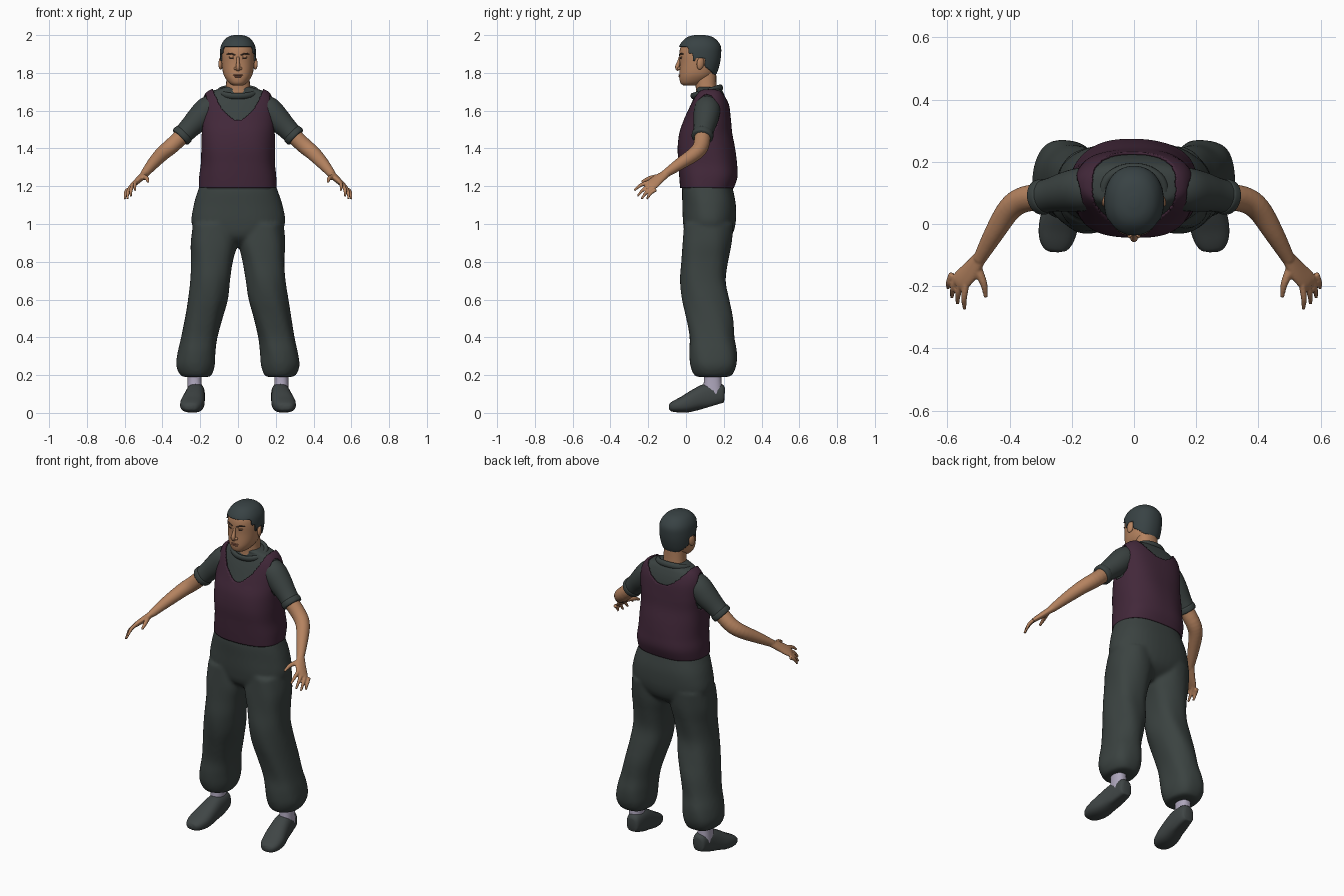
import bpy, bmesh, math
from mathutils import Vector, Matrix, Euler

if "Cube" in bpy.data.objects:
    bpy.data.objects.remove(bpy.data.objects["Cube"])


def material(name, r, g, b):
    m = bpy.data.materials.new(name)
    m.use_nodes = True
    m.diffuse_color = (r, g, b, 1)
    node = m.node_tree.nodes["Principled BSDF"]
    node.inputs["Base Color"].default_value = (r, g, b, 1)
    node.inputs["Roughness"].default_value = 0.8
    return m


SKIN = material("skin", .46, .225, .115)
HAIR = material("hair", .04, .055, .058)
BROW = material("brow", .06, .035, .025)
LIP = material("lip", .3, .12, .07)
SHIRT = material("shirt_grey", .043, .055, .053)
VEST = material("vest_plum", .055, .021, .042)
PANTS = material("trouser_grey", .043, .055, .052)
SOCK = material("sock_lilac", .42, .38, .5)
SHOE = material("shoe_grey", .05, .06, .06)


def spline(rows, n):
    """Smooth in-between rows through the given ones."""
    out = []
    for i in range(len(rows) - 1):
        quad = rows[max(i - 1, 0)], rows[i], rows[i + 1], rows[min(i + 2, len(rows) - 1)]
        for k in range(n):
            t = k / n
            out.append([.5 * (2 * b + (c - a) * t + (2 * a - 5 * b + 4 * c - d) * t * t
                              + (3 * b - a - 3 * c + d) * t ** 3) for a, b, c, d in zip(*quad)])
    return out + [list(rows[-1])]


def unit(i, count, power):
    a = 2 * math.pi * i / count
    c, s = math.cos(a), math.sin(a)
    return (math.copysign(abs(c) ** (2 / power), c), math.copysign(abs(s) ** (2 / power), s), a)


def skin_rings(bm, rings):
    rings = [[bm.verts.new(p) for p in ring] for ring in rings]
    n = len(rings[0])
    faces = [bm.faces.new((a[i], a[(i + 1) % n], b[(i + 1) % n], b[i]))
             for a, b in zip(rings, rings[1:]) for i in range(n)]
    faces += [bm.faces.new(rings[0][::-1]), bm.faces.new(rings[-1])]
    bmesh.ops.recalc_face_normals(bm, faces=faces)


def loft(bm, rows, count=40, steps=4, power=2.3, fold=0):
    """Stack of level outlines; rows are z, x min, x max, y min, y max."""
    rings = []
    for z, x0, x1, y0, y1 in spline(rows, steps):
        ring = []
        for i in range(count):
            c, s, a = unit(i, count, power)
            f = .5 * (1 + fold * math.sin(5 * a + 14 * z))
            ring.append(((x0 + x1) / 2 + (x1 - x0) * f * c, (y0 + y1) / 2 + (y1 - y0) * f * s, z))
        rings.append(ring)
    skin_rings(bm, rings)


def tube(bm, rows, side=(0, 0, 1), count=24, steps=4, power=2):
    """Limb along a path; rows are x, y, z, radius along side, other radius."""
    rows = spline(rows, steps)
    pts = [Vector(r[:3]) for r in rows]
    rings = []
    for k, row in enumerate(rows):
        along = (pts[min(k + 1, len(pts) - 1)] - pts[max(k - 1, 0)]).normalized()
        u = Vector(side)
        u = (u - along * u.dot(along)).normalized()
        v = along.cross(u)
        units = [unit(i, count, power) for i in range(count)]
        rings.append([pts[k] + u * c * row[3] + v * s * row[-1] for c, s, a in units])
    skin_rings(bm, rings)


def ball(bm, loc, scale, rot=(0, 0, 0)):
    bmesh.ops.create_uvsphere(bm, u_segments=20, v_segments=12, radius=1,
                              matrix=Matrix.LocRotScale(Vector(loc), Euler(rot), Vector(scale)))


def finish(name, bm, mat, mirror=False, voxel=0, thick=0):
    me = bpy.data.meshes.new(name)
    bm.to_mesh(me)
    bm.free()
    me.materials.append(mat)
    for p in me.polygons:
        p.use_smooth = True
    me.set_sharp_from_angle(angle=1.1)
    ob = bpy.data.objects.new(name, me)
    bpy.context.collection.objects.link(ob)
    if voxel:
        mod = ob.modifiers.new("blend", 'REMESH')
        mod.mode, mod.voxel_size, mod.use_smooth_shade = 'VOXEL', voxel, True
        mod = ob.modifiers.new("soften", 'SMOOTH')
        mod.factor, mod.iterations = .5, 3
    if thick:
        ob.modifiers.new("thickness", 'SOLIDIFY').thickness = thick
    if mirror:
        ob.modifiers.new("mirror", 'MIRROR').use_mirror_merge = False
    return ob


def shell(bm, grow, remove):
    """Keep part of a body as an outer layer with a soft edge."""
    for v, n in [(v, v.normal.copy()) for v in bm.verts]:
        v.co += n * grow
    cut = [f for f in bm.faces if remove(*f.calc_center_median())]
    bmesh.ops.delete(bm, geom=cut, context='FACES')
    for _ in range(3):
        edge = [v for v in bm.verts if v.is_boundary]
        bmesh.ops.smooth_vert(bm, verts=edge, factor=.5, use_axis_x=True,
                              use_axis_y=True, use_axis_z=True)


def sym(rows):
    return [(z, -w, w, y0, y1) for z, w, y0, y1 in rows]


# Trousers: hips and two baggy legs blended together
bm = bmesh.new()
loft(bm, sym([(.88, .1, .06, .17), (.93, .19, .0, .235), (1, .247, -.015, .262),
              (1.1, .235, -.018, .265), (1.18, .21, -.02, .25), (1.22, .195, -.01, .24)]), fold=.008)
leg = [(.19, .16, .28, .07, .215), (.2, .14, .305, .045, .245), (.25, .123, .326, .025, .268),
       (.32, .118, .318, .018, .27), (.4, .108, .3, .018, .255), (.5, .083, .282, .0, .248),
       (.6, .055, .266, -.02, .23), (.7, .042, .252, -.03, .212), (.8, .026, .247, -.025, .222),
       (.9, .004, .25, -.02, .24), (1, .01, .24, -.01, .25)]
for s in (1, -1):
    loft(bm, [(z, *sorted((s * a, s * b)), y0, y1) for z, a, b, y0, y1 in leg], fold=.018)
finish("trousers", bm, PANTS, voxel=.011)

# Shirt body and the vest layered over it
torso = sym([(1.18, .196, -.02, .24), (1.25, .195, -.027, .263), (1.32, .187, -.032, .26),
             (1.4, .186, -.036, .25), (1.48, .185, -.026, .236), (1.55, .187, -.002, .23),
             (1.62, .186, .022, .222), (1.66, .178, .038, .212), (1.69, .16, .052, .2),
             (1.705, .135, .056, .192), (1.715, .1, .055, .185), (1.725, .07, .06, .165)])
bm = bmesh.new()
loft(bm, torso, count=96, steps=6, power=2.5, fold=.008)
finish("shirt_body", bm, SHIRT)


def outside_vest(x, y, z):
    low, rise = (1.555, .15) if y < .12 else (1.62, .09)
    neck = z > low + rise * (x / .13) ** 2
    arm = abs(x) > .12 and ((y - .11) / .06) ** 2 + ((z - 1.58) / .105) ** 2 < 1
    return neck or arm or z < 1.185


bm = bmesh.new()
loft(bm, torso, count=96, steps=6, power=2.5, fold=.008)
bm.normal_update()
shell(bm, .009, outside_vest)
finish("vest", bm, VEST, thick=.008)

# Round shirt collar, lower at the front
bpy.ops.mesh.primitive_torus_add(major_segments=48, minor_segments=12, major_radius=.09,
                                 minor_radius=.014, location=(0, .11, 1.7), rotation=(.3, 0, 0))
collar = bpy.context.object
collar.name = "shirt_collar"
collar.scale = (1.08, .86, 1.2)
collar.data.materials.append(SHIRT)
bpy.ops.object.shade_smooth()

# Sleeves with a rolled hem
bm = bmesh.new()
tube(bm, [(.11, .115, 1.63, .06), (.16, .112, 1.605, .07), (.21, .105, 1.555, .066),
          (.26, .095, 1.505, .056), (.305, .085, 1.458, .052)])
tube(bm, [(.283, .09, 1.481, .052), (.288, .089, 1.476, .057), (.302, .086, 1.462, .057),
          (.307, .085, 1.457, .052)])
finish("sleeves", bm, SHIRT, mirror=True)

# Arms, palms, fingers and thumbs
bm = bmesh.new()
tube(bm, [(.27, .09, 1.49, .043), (.35, .08, 1.415, .042), (.4, .048, 1.373, .039),
          (.45, -.03, 1.32, .032), (.498, -.115, 1.262, .021)])
across = Vector((.045, .035, -.04))
tube(bm, [(.49, -.1, 1.27, .021, .018), (.525, -.15, 1.235, .033, .017),
          (.556, -.182, 1.207, .036, .013), (.566, -.196, 1.195, .03, .009)], side=across)
tips = [(.545, -.274, 1.178), (.568, -.257, 1.147), (.586, -.236, 1.132), (.598, -.207, 1.132)]
for i, tip in enumerate(tips):
    base = Vector((.54, -.195, 1.222)) + across * (i / 3)
    mid = base.lerp(Vector(tip), .5) + Vector((.004, -.004, .006))
    tube(bm, [(*base, .011), (*mid, .0098), (*tip, .006)], side=across, count=12)
tube(bm, [(.508, -.135, 1.25, .017), (.484, -.19, 1.243, .012), (.476, -.236, 1.222, .007)], count=12)
finish("arms_and_hands", bm, SKIN, mirror=True, voxel=.0045)

# Socks and soft slip-on shoes
bm = bmesh.new()
loft(bm, [(.1, .188, .27, .085, .195), (.17, .193, .267, .095, .188), (.24, .193, .267, .095, .188)])
finish("socks", bm, SOCK, mirror=True)
bm = bmesh.new()
tube(bm, [(.222, .205, .1, .022, .03), (.222, .195, .1, .038, .05), (.222, .16, .098, .046, .06),
          (.226, .11, .088, .051, .066), (.232, .06, .072, .057, .058), (.242, 0, .048, .063, .047),
          (.25, -.05, .036, .056, .034), (.255, -.08, .03, .038, .022), (.256, -.09, .029, .015, .009)],
     side=(1, 0, 0), power=2.5)
for v in bm.verts:
    v.co.z = max(v.co.z, max(0, .3 * v.co.y - .005))
finish("shoes", bm, SHOE, mirror=True)

# Head with neck
head = sym([(1.733, .025, -.012, .05), (1.745, .046, -.028, .09), (1.77, .066, -.035, .13),
            (1.8, .079, -.035, .155), (1.85, .086, -.033, .171), (1.9, .088, -.035, .178),
            (1.94, .083, -.028, .176), (1.97, .066, -.006, .155), (1.986, .043, .02, .128),
            (1.993, .015, .055, .09)])
bm = bmesh.new()
loft(bm, head, count=64, power=2.2)
loft(bm, sym([(1.67, .072, .05, .175), (1.72, .064, .052, .162), (1.82, .06, .04, .16)]))
finish("head", bm, SKIN)


# Cropped hair
def outside_hair(x, y, z):
    for limit, line in ((.008, 1.937), (.03, 1.9), (.053, 1.862), (.097, 1.877)):
        if y < limit:
            return z < line
    return z < 1.83 - .8 * (y - .097)


bm = bmesh.new()
loft(bm, head, count=80, steps=6, power=2.2)
bm.normal_update()
shell(bm, .008, outside_hair)
finish("hair", bm, HAIR, thick=.008)

# Nose, nostrils and eyelids
bm = bmesh.new()
tube(bm, [(0, -.031, 1.885, .007), (0, -.038, 1.86, .008), (0, -.046, 1.83, .012),
          (0, -.038, 1.814, .009)], side=(1, 0, 0))
for s in (1, -1):
    ball(bm, (s * .013, -.036, 1.823), (.009, .01, .008))
    ball(bm, (s * .034, -.026, 1.883), (.017, .005, .005), (0, 0, s * .3))
finish("nose_and_lids", bm, SKIN)

# Ears
bm = bmesh.new()
ball(bm, (.091, .076, 1.85), (.011, .02, .033), (-.15, 0, .35))
finish("ears", bm, SKIN, mirror=True)

# Brows and eyes
bm = bmesh.new()
tube(bm, [(.014, -.035, 1.893, .003), (.036, -.029, 1.902, .0042), (.06, -.014, 1.9, .002)], count=10)
ball(bm, (.034, -.0275, 1.876), (.013, .004, .0035), (0, 0, .3))
finish("brows_and_eyes", bm, BROW, mirror=True)

# Mouth
bm = bmesh.new()
for z, w in ((1.788, .026), (1.78, .022)):
    ball(bm, (0, -.033, z), (w, .007, .0045))
finish("lips", bm, LIP)
